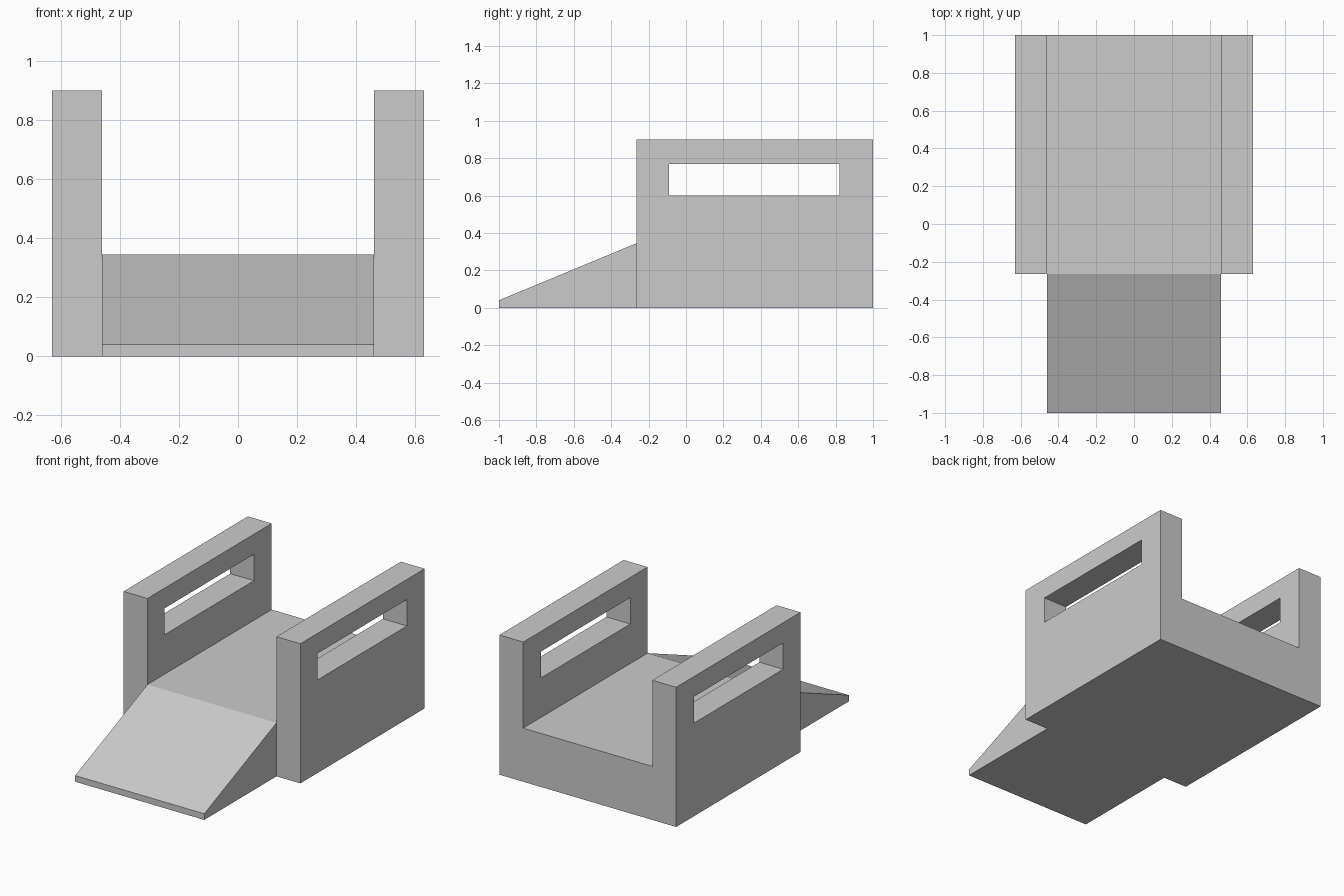
import bpy, bmesh
from mathutils import Vector

cube = bpy.data.objects.get("Cube")
if cube:
    bpy.data.objects.remove(cube, do_unlink=True)

grey = bpy.data.materials.new("plain grey")
grey.use_nodes = True
colour = (0.6, 0.6, 0.6, 1)
grey.diffuse_color = colour
grey.node_tree.nodes["Principled BSDF"].inputs["Base Color"].default_value = colour

HALF_W, INNER = 0.63, 0.46      # outer and inner faces of the side walls
FRONT, BACK = -0.265, 1.0       # depth of the main body
DECK, TOP, LIP = 0.345, 0.9, 0.04


def prism(name, points, sweep):
    """Extrude a closed outline along the sweep vector."""
    bm = bmesh.new()
    face = bm.faces.new([bm.verts.new(p) for p in points])
    result = bmesh.ops.extrude_face_region(bm, geom=[face], use_keep_orig=True)
    moved = [v for v in result["geom"] if isinstance(v, bmesh.types.BMVert)]
    bmesh.ops.translate(bm, verts=moved, vec=Vector(sweep))
    bmesh.ops.recalc_face_normals(bm, faces=bm.faces)
    mesh = bpy.data.meshes.new(name)
    bm.to_mesh(mesh)
    bm.free()
    mesh.materials.append(grey)
    obj = bpy.data.objects.new(name, mesh)
    bpy.context.collection.objects.link(obj)
    return obj


# Deck and both side walls as one U-shaped section
half = [(HALF_W, 0), (HALF_W, TOP), (INNER, TOP), (INNER, DECK)]
section = half + [(-x, z) for x, z in reversed(half)]
body = prism("deck_and_side_walls", [(x, FRONT, z) for x, z in section],
             (0, BACK - FRONT, 0))

# Long hand slots through both walls
slot = [(-0.09, 0.6), (0.82, 0.6), (0.82, 0.77), (-0.09, 0.77)]
cutter = prism("slot_cutter", [(-1, y, z) for y, z in slot], (2, 0, 0))
cutter.hide_render = True
cut = body.modifiers.new("hand_slots", "BOOLEAN")
cut.operation = "DIFFERENCE"
cut.solver = "EXACT"
cut.object = cutter
bpy.context.view_layer.objects.active = body
bpy.ops.object.modifier_apply(modifier=cut.name)
bpy.data.objects.remove(cutter, do_unlink=True)

# Sloping ramp with a thin front lip
side = [(-1, 0), (FRONT, 0), (FRONT, DECK), (-1, LIP)]
prism("ramp", [(-INNER, y, z) for y, z in side], (2 * INNER, 0, 0))
